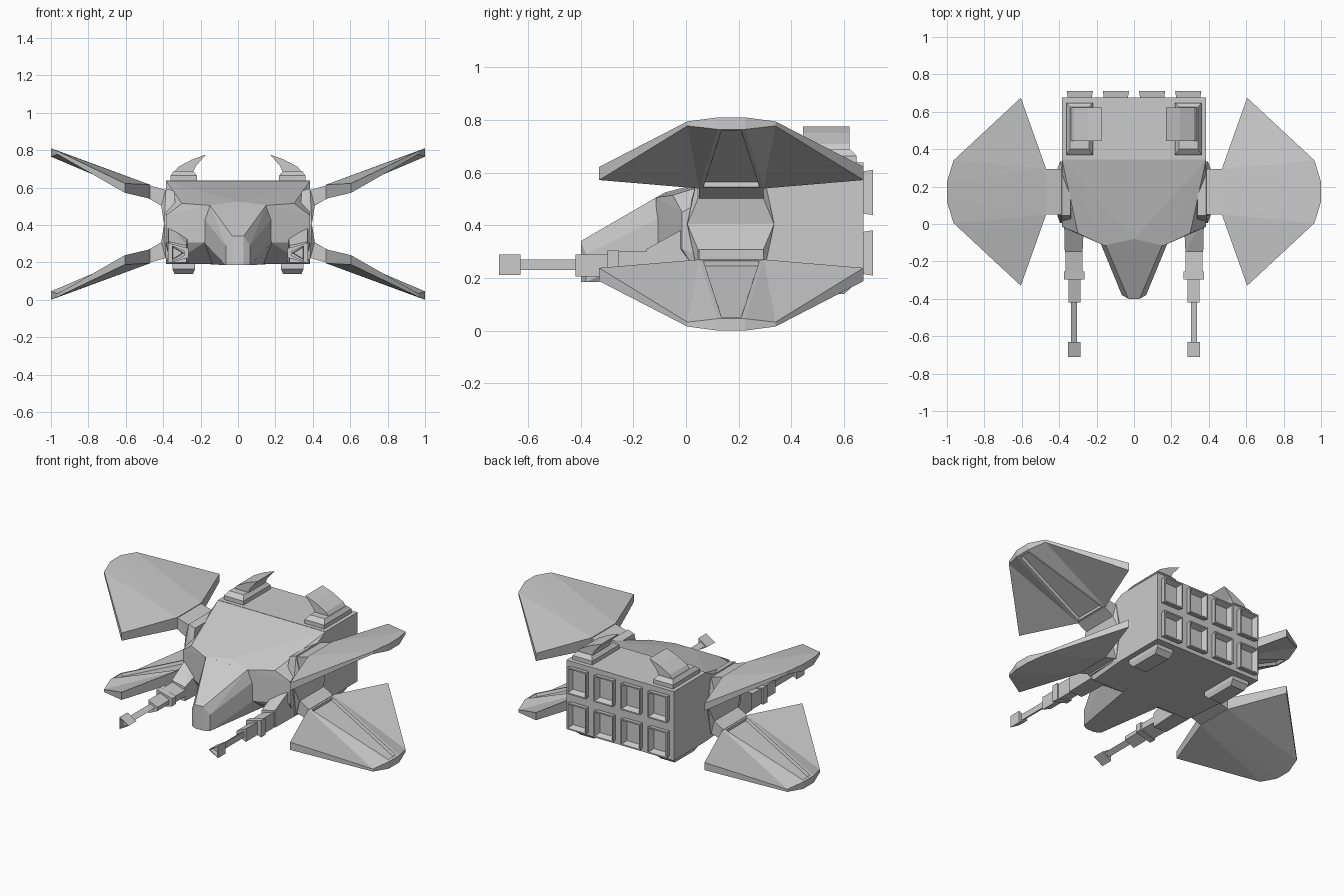
import bpy, bmesh, math
from mathutils import Vector

if "Cube" in bpy.data.objects:
    bpy.data.objects.remove(bpy.data.objects["Cube"])

MID = 0.405  # height of the plane the wings mirror about


def finish(name, bm):
    bmesh.ops.recalc_face_normals(bm, faces=bm.faces)
    me = bpy.data.meshes.new(name)
    bm.to_mesh(me)
    bm.free()
    ob = bpy.data.objects.new(name, me)
    bpy.context.collection.objects.link(ob)
    return ob


def hull(name, pts, sx=1, sz=1):
    bm = bmesh.new()
    for x, y, z in pts:
        bm.verts.new((x * sx, y, MID + (z - MID) * sz))
    r = bmesh.ops.convex_hull(bm, input=bm.verts)
    junk = [v for v in bm.verts if not v.link_faces]
    bmesh.ops.delete(bm, geom=junk, context='VERTS')
    bmesh.ops.dissolve_limit(bm, angle_limit=0.02, verts=bm.verts, edges=bm.edges)
    return finish(name, bm)


def both(pts):
    return pts + [(-x, y, z) for x, y, z in pts]


def box(x0, x1, y0, y1, z0, z1):
    return [(x, y, z) for x in (x0, x1) for y in (y0, y1) for z in (z0, z1)]


def recess(bm, face, rim, slope, depth):
    # flat rim, then a sloping-walled pocket
    bmesh.ops.recalc_face_normals(bm, faces=bm.faces)
    bmesh.ops.inset_region(bm, faces=[face], thickness=rim)
    bmesh.ops.inset_region(bm, faces=[face], thickness=slope, depth=-depth)


# Rear engine block
hull("engine_block", box(-.385, .385, .345, .675, .19, .638))

# Forward hull, tapering down to the cockpit
hull("forward_hull", both([
    (.385, .345, .636), (.385, .345, .19), (.385, -.015, .45), (.385, -.015, .31),
    (.30, -.05, .515), (.16, -.115, .505), (.18, -.105, .305), (0, -.08, .525),
    (.36, .06, .19)]))

# Nose and canopy
hull("nose", both([
    (.03, -.40, .34), (.03, -.40, .185), (.065, -.38, .29), (.065, -.38, .185),
    (.15, -.115, .505), (.18, -.10, .43), (.18, -.10, .305), (0, -.08, .525),
    (.15, .15, .19)]))


# Wings: thin faceted slab with a sunken channel on the inner face
def wing(name, sx, sz):
    half = [(.47, .05, .54, .615), (.605, -.33, .572, .622),
            (.965, .005, .778, .795), (1, .12, .765, .81)]
    rim = half + [(x, .345 - y, a, b) for x, y, a, b in reversed(half)]
    bm = bmesh.new()
    lo, up = [[bm.verts.new((p[0] * sx, p[1], MID + (p[k] - MID) * sz)) for p in rim]
              for k in (2, 3)]
    for i in range(8):
        j = (i + 1) % 8
        bm.faces.new((lo[i], lo[j], up[j], up[i]))
    for ring in (lo, up):
        for a, b, c in ((0, 1, 2), (0, 2, 3), (7, 5, 6), (7, 4, 5)):
            bm.faces.new((ring[a], ring[b], ring[c]))
    bm.faces.new([up[i] for i in (0, 3, 4, 7)])
    channel = bm.faces.new([lo[i] for i in (0, 3, 4, 7)])
    recess(bm, channel, .022, .008, .018)
    finish(name, bm)


for sx, side in ((1, "right"), (-1, "left")):
    for sz, lev in ((1, "upper"), (-1, "lower")):
        wing(f"{lev}_{side}_wing", sx, sz)
        # Side saddle and strut carrying the wing
        hull(f"{lev}_{side}_saddle", [
            (.33, 0, MID), (.33, .335, MID), (.395, .005, MID), (.395, .335, MID),
            (.41, .045, .50), (.41, .295, .50), (.385, .045, .595), (.385, .295, .595),
            (.34, .045, .58), (.34, .295, .58)], sx, sz)
        hull(f"{lev}_{side}_strut", [
            (x, y, z) for x, z in ((.405, .50), (.38, .585), (.475, .54), (.475, .612))
            for y in (.05, .295)], sx, sz)

    # Cannon arm, body and collar
    hull(f"{side}_gun_arm", [
        (.265, .05, .20), (.375, .05, .20), (.265, .05, .37), (.375, .05, .42),
        (.275, -.15, .20), (.37, -.15, .20), (.275, -.15, .29), (.37, -.15, .31)], sx)
    for part, y0, y1, x0, x1, z0, z1 in (
            ("body", -.26, -.15, .275, .365, .20, .30),
            ("collar", -.298, -.255, .265, .375, .195, .305),
            ("sleeve", -.42, -.295, .285, .35, .205, .29)):
        hull(f"{side}_gun_{part}", [
            (x, y, z) for y in (y0, y1) for x, z in (
                (x1, z0), (x1, z1), (x0, z1 - .03), (x0, z0 + .03))], sx)

    # Triangular barrel and hollow muzzle
    def prism(y0, y1, w, h):
        return [(x, y, z) for y in (y0, y1)
                for x, z in ((.32 - w, .25), (.32 + w, .25 + h), (.32 + w, .25 - h))]
    hull(f"{side}_gun_barrel", prism(-.66, -.41, .016, .02), sx)
    muzzle = hull(f"{side}_gun_muzzle", prism(-.71, -.63, .033, .039), sx)
    bm = bmesh.new()
    bm.from_mesh(muzzle.data)
    bm.faces.ensure_lookup_table()
    front = min(bm.faces, key=lambda f: f.calc_center_median().y)
    recess(bm, front, .008, .002, .03)
    bm.to_mesh(muzzle.data)
    bm.free()

    # Roof pad and its hooked fin
    hull(f"{side}_fin_base", box(.22, .36, .37, .648, .63, .664)
         + box(.24, .343, .40, .625, .664, .688), sx)
    bm = bmesh.new()
    prof = [(.343, .68), (.32, .71), (.245, .75), (.172, .776), (.225, .715), (.24, .68)]
    rings = [[bm.verts.new((x * sx, y, z)) for x, z in prof] for y in (.445, .622)]
    for ring in rings:
        bm.faces.new(ring)
    for i in range(6):
        j = (i + 1) % 6
        bm.faces.new((rings[0][i], rings[0][j], rings[1][j], rings[1][i]))
    finish(f"{side}_fin", bm)

    # Belly pad
    hull(f"{side}_belly_pad", box(.23, .35, .37, .63, .165, .20)
         + box(.24, .34, .40, .60, .138, .165), sx)

    # Rear nozzles, two columns per side in two rows
    for col, cx in enumerate((.097, .29)):
        for row, cz in enumerate((.295, .525)):
            bm = bmesh.new()
            a, b = [[bm.verts.new(((cx + u * w) * sx, y, cz + v * h))
                     for u, v in ((-1, -1), (1, -1), (1, 1), (-1, 1))]
                    for y, w, h in ((.66, .062, .078), (.71, .07, .086))]
            for i in range(4):
                j = (i + 1) % 4
                bm.faces.new((a[i], a[j], b[j], b[i]))
            bm.faces.new(a)
            recess(bm, bm.faces.new(b), .012, .024, .045)
            finish(f"{side}_nozzle_{row}_{col}", bm)
